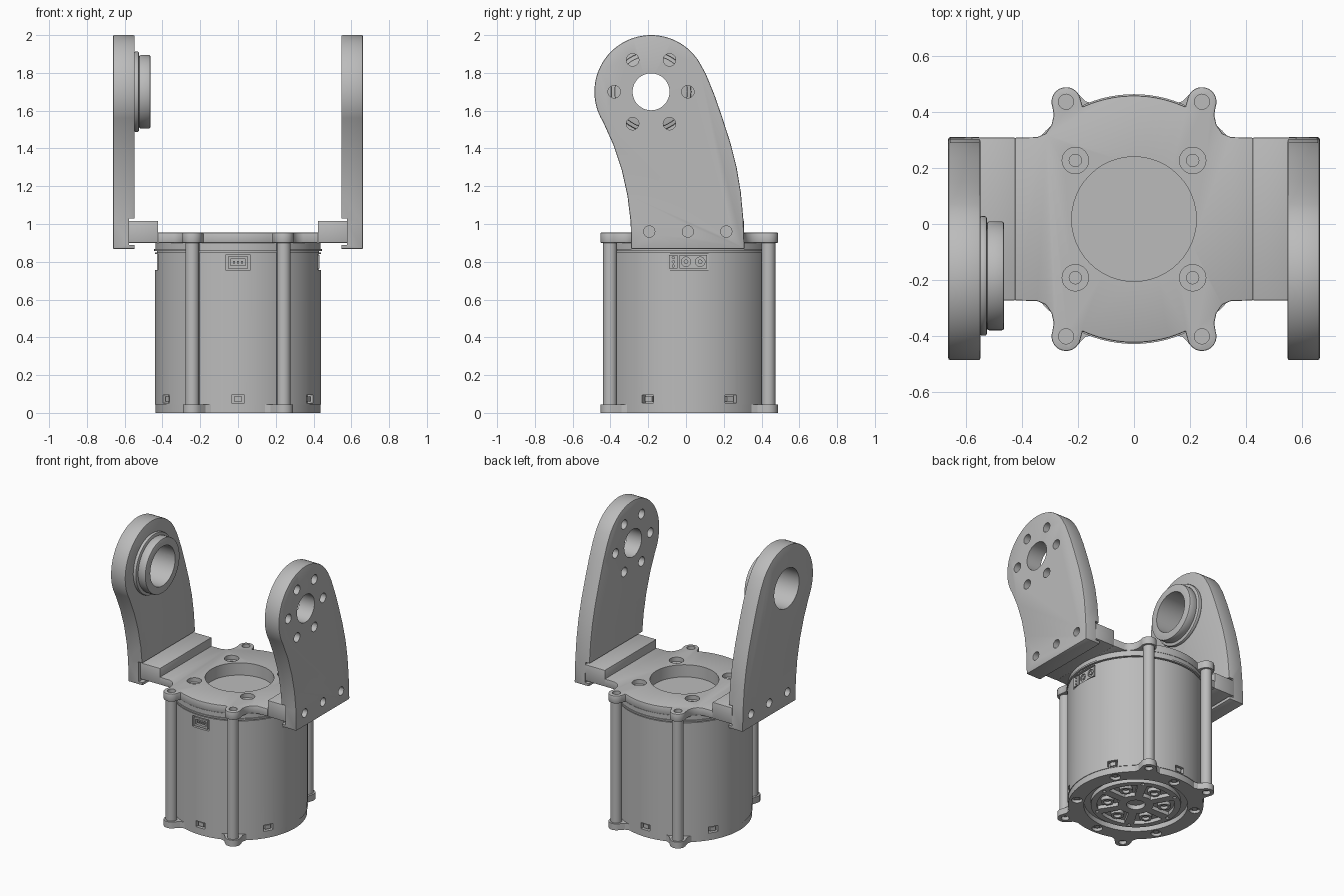
import bpy, bmesh
from math import cos, sin, radians, atan2, degrees

if "Cube" in bpy.data.objects:
    bpy.data.objects.remove(bpy.data.objects["Cube"])

CY = 0.0175                       # y of the motor axis
PY, PZ = -0.185, 1.7              # pivot of the fork
parts = []

grey = bpy.data.materials.new("machined grey")
grey.use_nodes = True
grey.diffuse_color = (0.5, 0.5, 0.5, 1)
grey.node_tree.nodes["Principled BSDF"].inputs["Base Color"].default_value = (0.5, 0.5, 0.5, 1)


# ---- profiles ----
def arc(cx, cy, r, a0, a1, n):
    return [(cx + r * cos(radians(a0 + (a1 - a0) * i / n)),
             cy + r * sin(radians(a0 + (a1 - a0) * i / n))) for i in range(n + 1)]


def circle(cx, cy, r, n=32):
    return arc(cx, cy, r, 0, 360, n)[:-1]


def rect(x0, x1, y0, y1):
    return [(x0, y0), (x1, y0), (x1, y1), (x0, y1)]


def turned(angle, pts):
    """Place (radial, sideways) points around the motor axis."""
    c, s = cos(radians(angle)), sin(radians(angle))
    return [(r * c - t * s, CY + r * s + t * c) for r, t in pts]


# ---- solids ----
def prism(name, pts, lo, hi, axis="z", bevel=0, keep=True):
    place = {"z": lambda u, v, w: (u, v, w),
             "x": lambda u, v, w: (w, u, v),
             "y": lambda u, v, w: (u, w, v)}[axis]
    bm = bmesh.new()
    base = bm.faces.new([bm.verts.new(place(u, v, lo)) for u, v in pts])
    new = bmesh.ops.extrude_face_region(bm, geom=[base])["geom"]
    top = [g for g in new if isinstance(g, bmesh.types.BMVert)]
    bmesh.ops.translate(bm, verts=top, vec=place(0, 0, hi - lo))
    bmesh.ops.recalc_face_normals(bm, faces=bm.faces)
    mesh = bpy.data.meshes.new(name)
    bm.to_mesh(mesh)
    bm.free()
    mesh.materials.append(grey)
    ob = bpy.data.objects.new(name, mesh)
    bpy.context.collection.objects.link(ob)
    if bevel:
        m = ob.modifiers.new("edge", "BEVEL")
        m.width, m.segments, m.limit_method = bevel, 2, "ANGLE"
        m.angle_limit = radians(50)
        apply(ob, m)
    if keep:
        parts.append(ob)
    return ob


def apply(ob, mod):
    bpy.context.view_layer.objects.active = ob
    bpy.ops.object.modifier_apply(modifier=mod.name)


def cut(ob, pts, lo, hi, axis="z"):
    cutter = prism("cutter", pts, lo, hi, axis, keep=False)
    cutter.hide_render = True
    m = ob.modifiers.new("cut", "BOOLEAN")
    m.operation, m.solver, m.object = "DIFFERENCE", "EXACT", cutter
    apply(ob, m)
    bpy.data.objects.remove(cutter)


lug_angles = (60, 120, 240, 300)
sixths = range(30, 390, 60)

# ---- motor body ----
body = prism("motor_body", circle(0, CY, 0.44, 96), 0.045, 0.85)
prism("body_seam", circle(0, CY, 0.43, 96), 0.85, 0.857)
prism("body_cap", circle(0, CY, 0.445, 96), 0.857, 0.868)
for a in sixths:                  # latch windows above the base
    cut(body, turned(a, rect(0.405, 0.5, -0.035, 0.035)), 0.052, 0.095)
    prism("latch", turned(a, rect(0.40, 0.432, -0.02, 0.02)), 0.06, 0.088)
for s in (-1, 1):                 # side connector recesses
    x = sorted((s * 0.42, s * 0.5))
    cut(body, rect(*x, -0.1, 0.12), 0.757, 0.842)
cut(body, rect(-0.065, 0.065, -0.5, -0.395), 0.757, 0.835)

# ---- connectors ----
signal = prism("side_signal_socket", rect(-0.09, -0.045, 0.765, 0.835), 0.41, 0.432, "x")
for z in (0.778, 0.8, 0.822):
    cut(signal, circle(-0.067, z, 0.006, 12), 0.42, 0.45, "x")
power = prism("side_power_socket", rect(-0.035, 0.112, 0.765, 0.835), 0.41, 0.43, "x")
for y in (0.0, 0.075):
    cut(power, circle(y, 0.8, 0.025, 24), 0.415, 0.45, "x")
    prism("power_pin", circle(y, 0.8, 0.012, 16), 0.405, 0.43, "x")
front = prism("front_socket", rect(-0.052, 0.052, 0.765, 0.827), -0.418, -0.385, "y")
cut(front, rect(-0.04, 0.04, 0.78, 0.815), -0.45, -0.4, "y")
for x in (-0.022, 0, 0.022):
    prism("front_pin", rect(x - 0.005, x + 0.005, 0.792, 0.803), -0.415, -0.39, "y")

# ---- base ring with lugs and screw holes ----
ring = prism("base_ring", circle(0, CY, 0.436, 96), 0, 0.045)
cut(ring, circle(0, CY, 0.335, 64), -0.1, 0.035)
for a in sixths:
    cut(ring, turned(a, circle(0.385, 0, 0.035, 24)), -0.1, 0.02)
    prism("base_screw", turned(a, circle(0.385, 0, 0.018, 16)), 0.01, 0.03)
for a in lug_angles:
    lug = turned(a, [(0.42, -0.09), (0.45, -0.06)] + arc(0.484, 0, 0.05, -75, 75, 14)
                 + [(0.45, 0.06), (0.42, 0.09)])
    lug = prism("base_lug", lug, 0, 0.045)
    cut(lug, turned(a, circle(0.484, 0, 0.026, 20)), -0.1, 0.025)
    prism("tie_rod", turned(a, circle(0.484, 0, 0.037)), 0.04, 0.905)

# ---- rotor face underneath ----
rotor = prism("rotor_face", circle(0, CY, 0.29, 64), 0.004, 0.045)
cut(rotor, circle(0, CY, 0.06), -0.1, 0.04)
for a in sixths:
    pocket = arc(0, 0, 0.25, -23, 23, 8) + arc(0, 0, 0.115, 17, -17, 5)
    cut(rotor, turned(a, pocket), -0.1, 0.03)
    boss = prism("rotor_boss", turned(a, circle(0.185, 0, 0.042, 24)), 0.006, 0.035)
    cut(boss, turned(a, circle(0.185, 0, 0.025, 20)), -0.1, 0.025)
    cut(rotor, turned(a + 30, circle(0.265, 0, 0.012, 12)), -0.1, 0.03)

# ---- fork base plate: one quarter outline mirrored ----
quarter = [(0.425, 0.29), (0.345, 0.292), (0.315, 0.305), (0.294, 0.335), (0.286, 0.37)]
quarter += arc(0.242, 0.418, 0.052, -20, 165, 16)
a0 = degrees(atan2(0.40, 0.183))
quarter += arc(0, 0, 0.44, a0, 90, 12)
half = quarter + [(-x, y) for x, y in reversed(quarter[:-1])]
outline = half + [(x, -y) for x, y in reversed(half)]
plate = prism("mount_plate", [(x, y + CY) for x, y in outline], 0.9, 0.955, bevel=0.005)
disc = prism("mount_disc", circle(0, CY, 0.438, 96), 0.866, 0.9)
for ob in (plate, disc):
    cut(ob, circle(0, CY, 0.222, 48), 0.8, 1.1)
for sx in (-1, 1):
    for sy in (-1, 1):
        x, y = sx * 0.209, CY + sy * 0.209
        cut(plate, circle(x, y, 0.047), 0.925, 1.1)
        cut(plate, circle(x, y, 0.022, 20), 0.88, 1.1)
        cut(plate, circle(sx * 0.242, CY + sy * 0.418, 0.027, 20), 0.92, 1.1)

# ---- fork arms ----
side = [(0.31, 0.867), (0.303, 1.03), (0.29, 1.17), (0.268, 1.3), (0.235, 1.43),
        (0.19, 1.57), (0.15, 1.685), (0.105, 1.795)]
side += arc(PY, PZ, 0.3, 32, 212, 40)
side += [(-0.385, 1.42), (-0.34, 1.285), (-0.31, 1.15), (-0.293, 1.01), (-0.29, 0.867)]
for s, label in ((1, "left"), (-1, "right")):
    def span(a, b):
        return sorted((s * a, s * b))
    arm = prism(label + "_arm", side, *span(0.547, 0.662), "x", bevel=0.007)
    cut(arm, rect(-0.6, 0.6, 0.888, 1.03), *span(0.5, 0.578), "x")
    for y in (-0.195, 0.01, 0.213):
        cut(arm, circle(y, 0.96, 0.03, 20), *span(0.6, 0.7), "x")
    prism(label + "_foot_bar", rect(CY - 0.29, CY + 0.29, 0.9, 1.016),
          *span(0.423, 0.579), "x", bevel=0.004)
    if s > 0:                     # drive side: bore and bolt circle
        cut(arm, circle(PY, PZ, 0.098), 0.4, 0.8, "x")
        for x, y in turned(0, circle(0, 0, 0.195, 6)):
            cut(arm, circle(PY + x, PZ + y - CY, 0.033, 24), 0.4, 0.8, "x")
    else:                         # bearing side: wide bore and stepped boss
        cut(arm, circle(PY, PZ, 0.14, 48), -0.8, -0.4, "x")
        for name, r, x0, x1 in (("bearing_flange", 0.213, -0.55, -0.524),
                                ("bearing_boss", 0.194, -0.524, -0.463)):
            step = prism(name, circle(PY, PZ, r, 64), x0, x1, "x", bevel=0.008)
            cut(step, circle(PY, PZ, 0.14, 48), -0.8, -0.4, "x")

# ---- smooth round walls, keep edges sharp ----
bpy.ops.object.select_all(action="DESELECT")
for ob in parts:
    ob.select_set(True)
bpy.context.view_layer.objects.active = body
bpy.ops.object.shade_smooth_by_angle(angle=radians(30))
